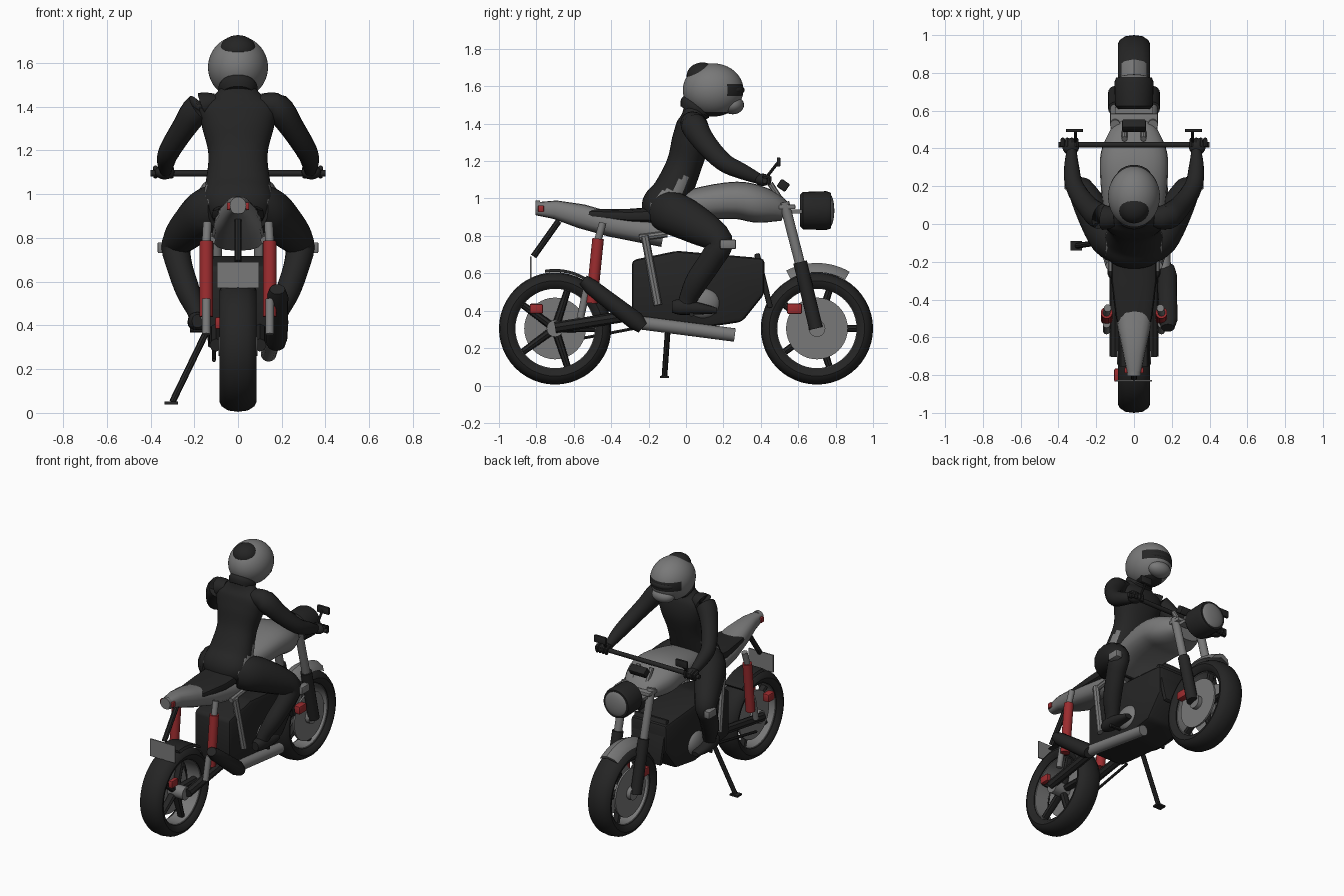
import bpy, bmesh, math
from mathutils import Vector, Matrix

if "Cube" in bpy.data.objects:
    bpy.data.objects.remove(bpy.data.objects["Cube"])


def material(name, rgb):
    m = bpy.data.materials.new(name)
    m.diffuse_color = (*rgb, 1)
    m.use_nodes = True
    m.node_tree.nodes["Principled BSDF"].inputs["Base Color"].default_value = m.diffuse_color
    return m


BLACK = material("black", (0.018, 0.018, 0.018))
GRAY = material("gray", (0.19, 0.19, 0.19))
RED = material("red", (0.33, 0.025, 0.028))


def finish(name, bm, mats, angle=40):
    bmesh.ops.recalc_face_normals(bm, faces=bm.faces[:])
    me = bpy.data.meshes.new(name)
    bm.to_mesh(me)
    bm.free()
    ob = bpy.data.objects.new(name, me)
    bpy.context.collection.objects.link(ob)
    for m in mats if isinstance(mats, tuple) else (mats,):
        me.materials.append(m)
    bpy.ops.object.select_all(action='DESELECT')
    ob.select_set(True)
    bpy.context.view_layer.objects.active = ob
    bpy.ops.object.shade_smooth_by_angle(angle=math.radians(angle))
    return ob


def spline(rows, steps):
    """Catmull-Rom interpolation of equal-length rows."""
    v = [Vector(r) for r in rows]
    out = []
    for i in range(len(v) - 1):
        a, b, c, d = v[max(i - 1, 0)], v[i], v[i + 1], v[min(i + 2, len(v) - 1)]
        for s in range(steps):
            t = s / steps
            out.append(0.5 * (2 * b + (c - a) * t + (2 * a - 5 * b + 4 * c - d) * t * t
                              + (3 * b - a - 3 * c + d) * t ** 3))
    return out + [v[-1]]


def loft(name, rows, mats, n=16, power=1.0, steps=1, rule=None):
    """Rows are x, y, z, half width, half depth; rings follow the path."""
    rows = spline(rows, steps) if steps > 1 else [Vector(r) for r in rows]
    bm = bmesh.new()
    rings = []
    for i, r in enumerate(rows):
        t = (Vector(rows[min(i + 1, len(rows) - 1)][:3]) - Vector(rows[max(i - 1, 0)][:3])).normalized()
        ref = Vector((1, 0, 0)) if abs(t.x) < 0.9 else Vector((0, 0, 1))
        side = (ref - t * ref.dot(t)).normalized()
        up = t.cross(side)
        ring = []
        for k in range(n):
            c, s = math.cos(2 * math.pi * k / n), math.sin(2 * math.pi * k / n)
            u, w = (math.copysign(abs(q) ** power, q) for q in (c, s))
            ring.append(bm.verts.new(Vector(r[:3]) + side * u * r[3] + up * w * r[4]))
        rings.append(ring)
    for a, b in zip(rings, rings[1:]):
        for k in range(n):
            bm.faces.new((a[k], a[(k + 1) % n], b[(k + 1) % n], b[k]))
    bm.faces.new(rings[0])
    bm.faces.new(rings[-1])
    if rule:
        for f in bm.faces:
            f.material_index = rule(f.calc_center_median())
    return finish(name, bm, mats)


def rod(name, a, b, r, mat, n=12, r2=None):
    return loft(name, [(*a, r, r), (*b, r2 or r, r2 or r)], mat, n)


def box(name, centre, size, mat, tilt=0, bevel=0.0):
    bm = bmesh.new()
    bmesh.ops.create_cube(bm, size=1, matrix=Matrix.Translation(centre)
                          @ Matrix.Rotation(math.radians(tilt), 4, 'X') @ Matrix.Diagonal((*size, 1)))
    if bevel:
        bmesh.ops.bevel(bm, geom=bm.edges[:], offset=bevel, segments=2, affect='EDGES', profile=0.5)
    return finish(name, bm, mat)


def ball(name, centre, radii, mats, rule=None, n=24):
    bm = bmesh.new()
    bmesh.ops.create_uvsphere(bm, u_segments=n, v_segments=n * 2 // 3, radius=1,
                              matrix=Matrix.Translation(centre) @ Matrix.Diagonal((*radii, 1)))
    if rule:
        for f in bm.faces:
            f.material_index = rule(f.calc_center_median())
    return finish(name, bm, mats)


def lathe(name, y, z, profile, mat, a0=0, a1=360, n=48):
    """Closed profile of (x, radius) swept around the axle."""
    bm = bmesh.new()
    full = a1 - a0 == 360
    rings = []
    for i in range(n if full else n + 1):
        a = math.radians(a0 + (a1 - a0) * i / n)
        rings.append([bm.verts.new((x, y + r * math.cos(a), z + r * math.sin(a))) for x, r in profile])
    m = len(profile)
    for i in range(n):
        a, b = rings[i], rings[(i + 1) % len(rings)]
        for k in range(m):
            bm.faces.new((a[k], a[(k + 1) % m], b[(k + 1) % m], b[k]))
    if not full:
        bm.faces.new(rings[0])
        bm.faces.new(rings[-1])
    return finish(name, bm, mat)


def slab(name, outline, half, mat, bevel=0.0):
    """Side outline of (y, z) extruded across x."""
    bm = bmesh.new()
    ends = [[bm.verts.new((x, y, z)) for y, z in outline] for x in (-half, half)]
    m = len(outline)
    for e in ends:
        bm.faces.new(e)
    for k in range(m):
        bm.faces.new((ends[0][k], ends[0][(k + 1) % m], ends[1][(k + 1) % m], ends[1][k]))
    if bevel:
        bmesh.ops.bevel(bm, geom=bm.edges[:], offset=bevel, segments=2, affect='EDGES', profile=0.5)
    return finish(name, bm, mat)


# Wheels: tyre, rim, brake discs, five spokes
AXLE = 0.305
tyre = [(-.06, .215), (-.08, .235), (-.085, .255), (-.075, .275), (-.045, .294), (0, .3),
        (.045, .294), (.075, .275), (.085, .255), (.08, .235), (.06, .215)]
for label, wy, discs in (("rear", -0.7, (-.03,)), ("front", 0.7, (-.055, .055))):
    lathe(label + "_tyre", wy, AXLE, tyre, BLACK)
    lathe(label + "_rim", wy, AXLE, [(-.06, .222), (.06, .222), (.05, .212), (-.05, .212)], GRAY)
    for dx in discs:
        rod(label + "_brake_disc", (dx - .006, wy, AXLE), (dx + .006, wy, AXLE), .165, GRAY, 40)
    rod(label + "_hub", (-.09, wy, AXLE), (.09, wy, AXLE), .045, GRAY, 20)
    for k in range(5):
        a = math.radians(72 * k)
        d = Vector((0, math.cos(a), math.sin(a)))
        c = Vector((0.005, wy, AXLE))
        loft(label + "_spoke", [(*(c + d * .03), .028, .022), (*(c + d * .217), .025, .018)], BLACK, 8)

# Mudguards
lathe("front_mudguard", 0.7, AXLE, [(-.07, .30), (-.05, .33), (0, .35), (.05, .33), (.07, .30), (0, .325)], GRAY, 60, 118, 14)
lathe("rear_mudguard", -0.7, AXLE, [(-.08, .302), (-.07, .318), (.07, .318), (.08, .302)], BLACK, 55, 100, 10)

# Engine, front radiator, round engine covers
slab("engine", [(-.29, .35), (-.29, .67), (-.05, .72), (.42, .68), (.42, .49), (.3, .34), (.1, .31)], .14, BLACK, .025)
box("radiator", (0, .415, .56), (.25, .03, .3), BLACK, 14, .008)
for s in (-1, 1):
    ball("engine_cover", (s * .12, .09, .44), (.055, .095, .085), GRAY)
    rod("frame_strut", (s * .13, -.22, .8), (s * .15, -.15, .43), .022, GRAY, 8)
    rod("frame_rail", (s * .12, -.25, .79), (s * .12, -.1, .81), .018, GRAY, 8)
    rod("swingarm", (s * .1, -.7, .31), (s * .1, -.2, .39), .03, BLACK, 8)
    # Rear shock absorbers
    rod("shock_body", (s * .145, -.505, .44), (s * .145, -.47, .785), .031, RED, 16)
    rod("shock_upper_rod", (s * .145, -.47, .78), (s * .14, -.445, .87), .02, GRAY)
    rod("shock_lower_rod", (s * .145, -.565, .36), (s * .145, -.53, .52), .02, GRAY)
    # Front fork
    rod("fork_lower", (s * .1, .695, .305), (s * .1, .61, .66), .037, BLACK, 16)
    rod("fork_upper", (s * .1, .61, .65), (s * .1, .525, .98), .027, GRAY, 16)
    box("front_caliper", (s * .075, .58, .41), (.05, .08, .055), RED, 0, .008)
    rod("footrest", (s * .13, .03, .38), (s * .22, .03, .38), .012, BLACK, 8)
    # Mirrors
    rod("mirror_stem", (s * .31, .42, 1.1), (s * .31, .49, 1.19), .008, BLACK, 8)
    box("mirror", (s * .315, .495, 1.195), (.09, .018, .05), BLACK, 0, .005)
    # Tail light pair
    box("tail_light", (s * .038, -.775, .945), (.026, .03, .035), RED, 0, .004)
box("rear_caliper", (-.08, -.8, .41), (.05, .07, .055), RED, 0, .008)
box("rear_caliper_right", (.06, -.8, .41), (.03, .07, .05), RED, 0, .006)
rod("chain", (-.11, -.62, .24), (-.11, -.2, .32), .009, BLACK, 6)

# Exhaust pipe and silencer on the right
rod("exhaust_pipe", (.14, .26, .27), (.16, -.24, .335), .036, GRAY, 16)
loft("silencer", [(.175, -.23, .31, .04, .035), (.175, -.27, .345, .052, .05), (.18, -.51, .53, .05, .042),
                  (.18, -.55, .565, .035, .03)], BLACK, 16)

# Fuel tank, seat, tail
loft("fuel_tank", [(0, -.16, .91, .1, .06), (0, -.05, .94, .13, .08), (0, .1, .975, .165, .09),
                   (0, .27, .99, .18, .1), (0, .38, .97, .175, .1), (0, .47, .95, .14, .08),
                   (0, .53, .925, .1, .05)], GRAY, 24, .8, 3)
loft("tail", [(0, -.8, .945, .035, .035), (0, -.7, .94, .055, .05), (0, -.56, .905, .085, .065),
              (0, -.4, .86, .11, .065), (0, -.12, .81, .12, .07)], GRAY, 16, .75)
loft("seat", [(0, -.6, .91, .06, .02), (0, -.5, .915, .095, .03), (0, -.3, .905, .12, .04),
              (0, -.1, .91, .12, .05)], BLACK, 16, .7)
rod("tail_cap", (0, -.805, .95), (0, -.78, .95), .038, GRAY, 16)

# Number plate and bracket
rod("plate_bracket", (0, -.68, .88), (0, -.815, .69), .017, BLACK, 8)
box("number_plate", (0, -.83, .63), (.19, .008, .12), GRAY)

# Headlight, instrument, clamps, handlebar
loft("headlight", [(0, .61, .935, .085, .085), (0, .625, .935, .1, .1), (0, .75, .935, .104, .104),
                   (0, .775, .935, .095, .095)], BLACK, 28)
ball("headlight_lens", (0, .765, .935), (.09, .028, .09), GRAY)
box("upper_clamp", (0, .535, .955), (.25, .1, .025), GRAY, 0, .006)
box("headlight_bracket", (0, .59, .93), (.2, .06, .02), GRAY)
for s in (-1, 1):
    rod("bar_riser", (s * .05, .52, .97), (s * .05, .45, 1.08), .016, GRAY, 8)
box("instrument", (0, .52, 1.07), (.125, .055, .05), BLACK, -35, .008)
rod("handlebar", (-.4, .42, 1.095), (.4, .42, 1.095), .015, BLACK)

# Side stand on the left
rod("side_stand", (-.13, -.09, .4), (-.3, -.115, .05), .015, BLACK, 8)
box("stand_foot", (-.305, -.115, .045), (.06, .05, .012), BLACK)


# Rider body with pale patches at the hips
def hip_patch(p):
    lower = abs(p.y + .13 - (p.z - 1) * .7) < .035 and .96 < p.z < 1.05
    upper = abs(p.y + .04 - (p.z - 1.05) * .4) < .03 and 1.0 < p.z < 1.11
    return int(abs(p.x) > .1 and (lower or upper))


loft("rider_torso", [(0, -.14, .87, .12, .08), (0, -.12, .95, .165, .12), (0, -.07, 1.04, .15, .105),
                     (0, -.01, 1.18, .135, .095), (0, .025, 1.31, .165, .1), (0, .035, 1.4, .175, .085),
                     (0, .04, 1.45, .11, .06), (0, .05, 1.5, .07, .06)], (BLACK, GRAY), 40, .9, 6, hip_patch)
loft("collar", [(0, .03, 1.455, .075, .07), (0, .05, 1.485, .09, .09), (0, .07, 1.51, .07, .07)], BLACK, 24, 1, 3)
for s in (-1, 1):
    loft("rider_arm", [(s * .1, .035, 1.42, .04, .05), (s * .18, .04, 1.395, .065, .07),
                       (s * .25, .1, 1.3, .055, .06), (s * .315, .2, 1.195, .048, .05),
                       (s * .33, .3, 1.145, .04, .042), (s * .33, .39, 1.105, .026, .028)], BLACK, 16, 1, 4)
    ball("rider_hand", (s * .335, .41, 1.1), (.045, .045, .033), BLACK, None, 16)
    for k in range(4):
        x = s * (.305 + .024 * k)
        loft("finger", [(x, .41, 1.12, .012, .012), (x, .446, 1.11, .012, .012),
                        (x, .44, 1.075, .01, .01)], BLACK, 8, 1, 3)
    loft("rider_leg", [(s * .08, -.14, .93, .08, .1), (s * .14, -.07, .92, .1, .115),
                       (s * .22, .07, .85, .09, .1), (s * .28, .18, .77, .07, .072),
                       (s * .27, .14, .68, .06, .065), (s * .23, .06, .56, .056, .062),
                       (s * .19, .01, .46, .042, .048), (s * .185, 0, .41, .04, .045)], BLACK, 16, 1, 4)
    loft("boot", [(s * .185, -.075, .42, .025, .03), (s * .185, -.03, .42, .042, .042),
                  (s * .185, .08, .41, .045, .03), (s * .185, .165, .4, .025, .015)], BLACK, 16, .85, 3)
    box("knee_pad", (s * .345, .225, .755), (.045, .085, .05), GRAY, 0, .006)

# Helmet with visor band and crown patch
ball("helmet", (0, .145, 1.58), (.137, .162, .142), (GRAY, BLACK),
     lambda p: int((p.y > .225 and 1.545 < p.z < 1.615)
                   or p.z < 1.46), 64)
ball("chin_guard", (0, .25, 1.5), (.08, .06, .05), GRAY)
ball("crown_patch", (0, .088, 1.655), (.085, .085, .072), BLACK)
ball("visor", (0, .245, 1.58), (.095, .068, .035), BLACK)
